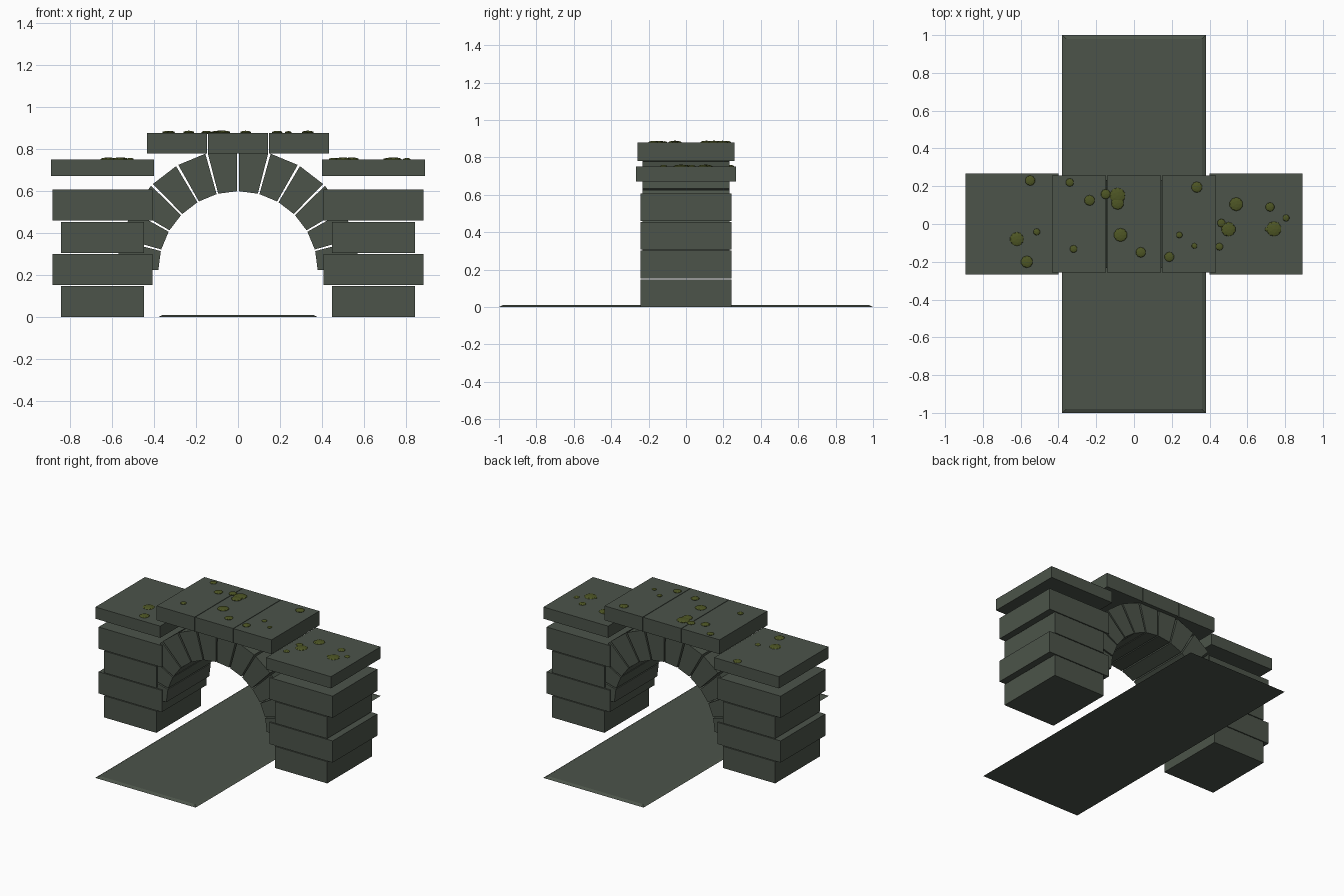
import bpy, bmesh, math

if "Cube" in bpy.data.objects:
    bpy.data.objects.remove(bpy.data.objects["Cube"])


def material(name, rgb):
    m = bpy.data.materials.new(name)
    m.diffuse_color = (*rgb, 1)
    m.use_nodes = True
    m.node_tree.nodes["Principled BSDF"].inputs["Base Color"].default_value = m.diffuse_color
    return m


STONE = material("dark_stone", (0.072, 0.088, 0.068))
MOSS = material("moss_green", (0.075, 0.092, 0.018))


def finish(name, bm, mat):
    bmesh.ops.recalc_face_normals(bm, faces=bm.faces)
    me = bpy.data.meshes.new(name)
    bm.to_mesh(me)
    bm.free()
    me.materials.append(mat)
    ob = bpy.data.objects.new(name, me)
    bpy.context.collection.objects.link(ob)
    return ob


def block(name, x0, x1, hy, z0, z1, inset=0.0):
    """Box between the limits; inset narrows the top face."""
    bm = bmesh.new()
    bmesh.ops.create_cube(bm, size=1)
    for v in bm.verts:
        top = v.co.z > 0
        d = inset if top else 0
        v.co = ((x1 - d) if v.co.x > 0 else (x0 + d),
                (hy - d) if v.co.y > 0 else (d - hy),
                z1 if top else z0)
    return finish(name, bm, STONE)


# Path slab running through the arch
block("path_slab", -0.38, 0.38, 1.0, 0, 0.01, 0.021)

# Piers: alternating narrow and wide courses, with a floating cap slab
for side, s in (("left", -1), ("right", 1)):
    for i in range(4):
        half = 0.239 if i % 2 else 0.198
        z = i * 0.153
        block(f"{side}_pier_course_{i + 1}", s * 0.646 - half, s * 0.646 + half,
              0.242, z, z + 0.148)
    block(f"{side}_pier_cap", s * 0.646 - 0.245, s * 0.646 + 0.245, 0.268, 0.672, 0.752)

# Arch ring: twelve wedge stones with narrow joints
R_IN, R_OUT, SPRING, DEPTH = 0.38, 0.58, 0.22, 0.232
GAP = math.radians(0.6)
for i in range(12):
    a0 = math.radians(15 * i) + GAP
    a1 = math.radians(15 * (i + 1)) - GAP
    bm = bmesh.new()
    ring = [(R_IN, a0), (R_OUT, a0), (R_OUT, a1), (R_IN, a1)]
    face = bm.faces.new([bm.verts.new((r * math.cos(a), -DEPTH, SPRING + r * math.sin(a)))
                         for r, a in ring])
    ext = bmesh.ops.extrude_face_region(bm, geom=[face])["geom"]
    bmesh.ops.translate(bm, vec=(0, 2 * DEPTH, 0),
                        verts=[g for g in ext if isinstance(g, bmesh.types.BMVert)])
    # the extrusion keeps the starting face, closing the wedge
    finish(f"arch_stone_{i + 1}", bm, STONE)

# Coping over the crown
for i in (-1, 0, 1):
    block(f"coping_block_{i + 2}", i * 0.291 - 0.1435, i * 0.291 + 0.1435, 0.258, 0.78, 0.878)

# Moss patches (x, y, radius): low domes on the coping and caps
patches = [
    (-.55, .23, .027), (-.34, .22, .022), (-.235, .125, .028), (-.15, .158, .026),
    (-.087, .15, .042), (-.087, .11, .034), (-.62, -.08, .037), (-.515, -.042, .018),
    (-.567, -.2, .032), (-.32, -.132, .02), (-.071, -.058, .036), (.036, -.15, .027),
    (.187, -.174, .026), (.24, -.058, .017), (.32, -.116, .015), (.333, .195, .029),
    (.541, .105, .036), (.72, .09, .024), (.805, .032, .018), (.741, -.026, .04),
    (.704, -.028, .011), (.5, -.028, .038), (.462, .005, .022), (.452, -.12, .02)]
for i, (x, y, r) in enumerate(patches):
    bm = bmesh.new()
    bmesh.ops.create_icosphere(bm, subdivisions=2, radius=1)
    top = 0.88 if abs(x) < 0.44 else 0.752
    for v in bm.verts:
        v.co = (x + v.co.x * r, y + v.co.y * r, top + v.co.z * min(0.2 * r + 0.003, 0.009))
    finish(f"moss_patch_{i + 1}", bm, MOSS)
